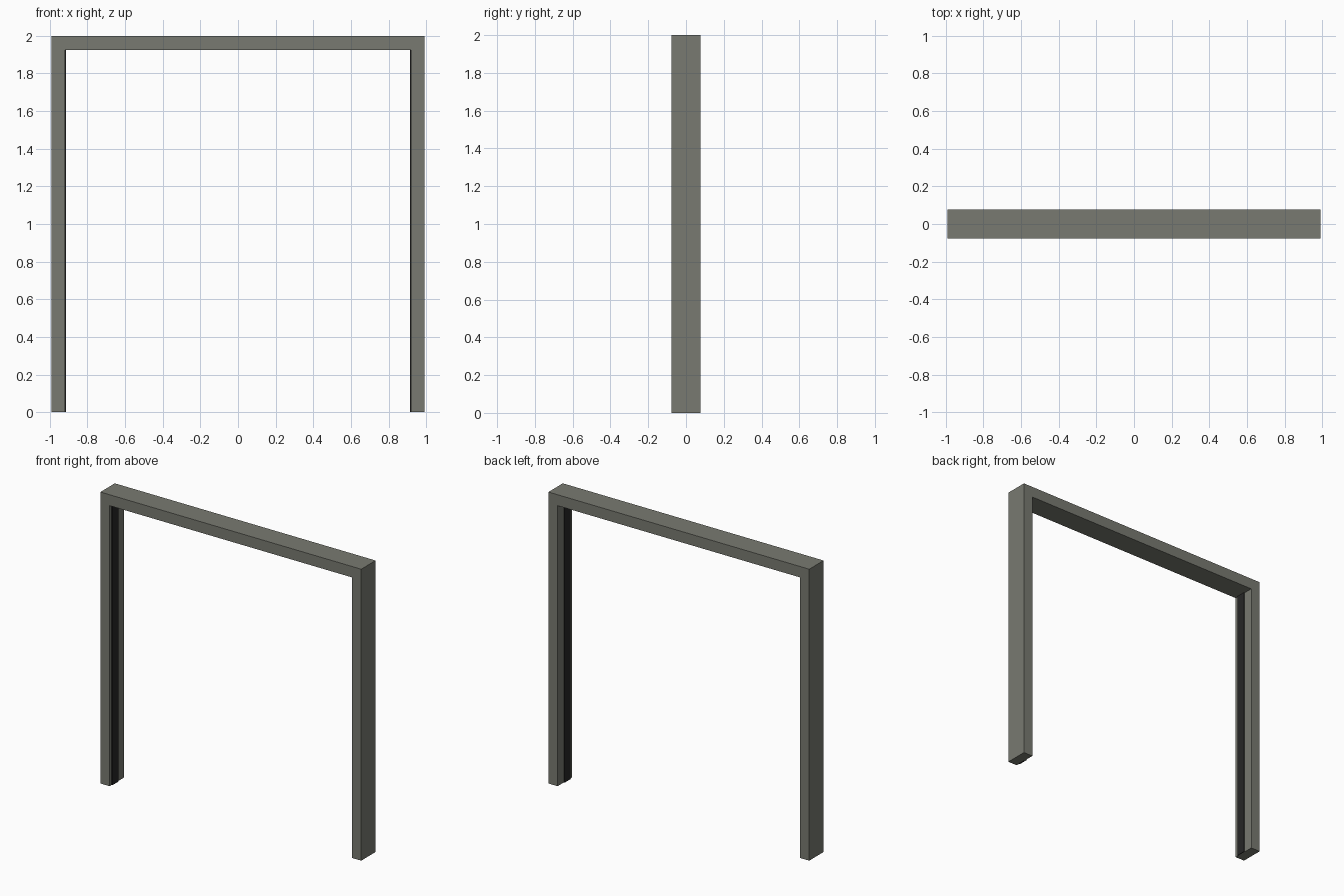
import bpy, bmesh
from mathutils import Vector

if "Cube" in bpy.data.objects:
    bpy.data.objects.remove(bpy.data.objects["Cube"])

def material(name, rgb):
    m = bpy.data.materials.new(name)
    m.diffuse_color = (*rgb, 1)
    m.use_nodes = True
    m.node_tree.nodes["Principled BSDF"].inputs["Base Color"].default_value = m.diffuse_color
    return m

frame_mat = material("olive_grey", (0.19, 0.195, 0.165))
strip_mat = material("black_rubber", (0.02, 0.02, 0.02))

H, HALF, INNER, DEPTH = 2.0, 0.99, 0.92, 0.078   # overall frame sizes
HEAD_Z = 1.925                                    # underside of the header

def new_object(name, bm, mat):
    bmesh.ops.recalc_face_normals(bm, faces=bm.faces)
    me = bpy.data.meshes.new(name)
    bm.to_mesh(me)
    bm.free()
    me.materials.append(mat)
    ob = bpy.data.objects.new(name, me)
    bpy.context.collection.objects.link(ob)

# Door frame: one U-shaped outline extruded through its depth
bm = bmesh.new()
outline = [(-HALF, 0), (-HALF, H), (HALF, H), (HALF, 0),
           (INNER, 0), (INNER, HEAD_Z), (-INNER, HEAD_Z), (-INNER, 0)]
face = bm.faces.new([bm.verts.new((x, -DEPTH, z)) for x, z in outline])
ext = bmesh.ops.extrude_face_region(bm, geom=[face])
moved = [g for g in ext["geom"] if isinstance(g, bmesh.types.BMVert)]
bmesh.ops.translate(bm, verts=moved, vec=Vector((0, 2 * DEPTH, 0)))
new_object("door_frame", bm, frame_mat)

# Dark stop strips standing slightly proud of each jamb's inner face
for side, name in ((-1, "left_stop_strip"), (1, "right_stop_strip")):
    bm = bmesh.new()
    bmesh.ops.create_cube(bm, size=1)
    bmesh.ops.scale(bm, verts=bm.verts, vec=(0.012, 0.066, HEAD_Z))
    bmesh.ops.translate(bm, verts=bm.verts,
                        vec=(side * (INNER + 0.0), -0.022, HEAD_Z / 2))
    new_object(name, bm, strip_mat)
